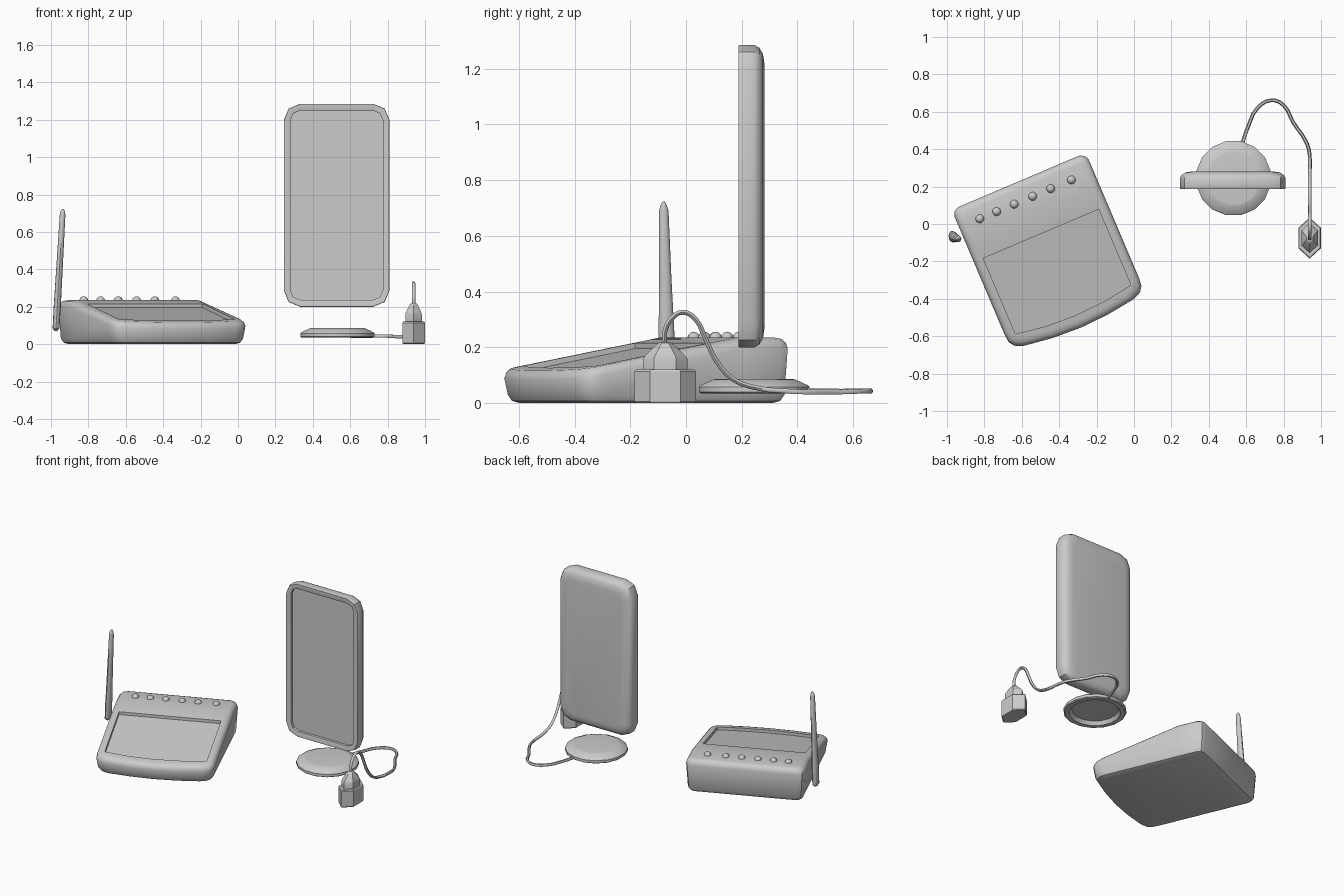
import bpy, bmesh, math
from mathutils import Matrix, Vector

if "Cube" in bpy.data.objects:
    bpy.data.objects.remove(bpy.data.objects["Cube"])

mat = bpy.data.materials.new("light_grey")
mat.diffuse_color = (0.6, 0.6, 0.6, 1)
mat.use_nodes = True
mat.node_tree.nodes["Principled BSDF"].inputs["Base Color"].default_value = mat.diffuse_color
# tablet-like device is turned 23 degrees
TURN = Matrix.Translation((-0.46, -0.14, 0)) @ Matrix.Rotation(math.radians(23), 4, 'Z')


def smooth(ob, angle=35):
    bpy.ops.object.select_all(action='DESELECT')
    ob.select_set(True)
    bpy.context.view_layer.objects.active = ob
    bpy.ops.object.shade_smooth_by_angle(angle=math.radians(angle))


def finish(name, bm, matrix=None, angle=35):
    if matrix:
        bm.transform(matrix)
    bmesh.ops.recalc_face_normals(bm, faces=bm.faces)
    me = bpy.data.meshes.new(name)
    bm.to_mesh(me)
    bm.free()
    ob = bpy.data.objects.new(name, me)
    bpy.context.collection.objects.link(ob)
    me.materials.append(mat)
    smooth(ob, angle)
    return ob


def loft(loops, cap=True):
    """Skin a list of equal loops; returns the bmesh and its vertex rings."""
    bm = bmesh.new()
    rings = [[bm.verts.new(p) for p in lp] for lp in loops]
    for a, b in zip(rings, rings[1:]):
        n = len(a)
        for i in range(n):
            bm.faces.new((a[i], a[(i + 1) % n], b[(i + 1) % n], b[i]))
    bm.faces.new(rings[0])
    if cap:
        bm.faces.new(rings[-1])
    return bm, rings


# --- device body: rounded outline, sloping front, flat rear strip
CREASE = 0.22
half = [(0, -.45), (.16, -.442), (.32, -.42), (.365, -.4), (.385, -.372), (.39, -.33),
        (.39, CREASE), (.39, .36), (.378, .388), (.35, .4)]
outline = half + [(-u, v) for u, v in reversed(half[1:])]


def top_z(v):
    return 0.235 - 0.17 * max(0, CREASE - v)


def body_loop(inset, z):
    return [(u * (1 - inset / .39), v * (1 - inset / .42), z(v)) for u, v in outline]


bm, rings = loft([
    body_loop(.045, lambda v: 0.0),
    body_loop(.022, lambda v: .008),
    body_loop(.010, lambda v: .03),
    body_loop(0, lambda v: top_z(v) - .038),
    body_loop(.006, lambda v: top_z(v) - .018),
    body_loop(.018, lambda v: top_z(v) - .005),
    body_loop(.040, top_z)], cap=False)
top = rings[-1]
bm.faces.new([w for w, p in zip(top, outline) if p[1] >= CREASE])
bm.faces.new([w for w, p in zip(top, outline) if p[1] <= CREASE])
body = finish("device_body", bm, TURN)

# --- screen recess cut parallel to the slope
screen = [(-.335, -.345), (-.17, -.37), (0, -.378), (.17, -.37), (.335, -.345), (.335, .095), (-.335, .095)]
floor = [(u, v, .235 - (.2 - v) * .188 - .02) for u, v in screen]
bm, _ = loft([floor, [(u, v, .4) for u, v in screen]])
cutter = finish("screen_cutter", bm, TURN)
cutter.hide_render = True
mod = body.modifiers.new("screen_recess", 'BOOLEAN')
mod.operation = 'DIFFERENCE'
mod.solver = 'EXACT'
mod.object = cutter
bpy.context.view_layer.objects.active = body
bpy.ops.object.modifier_move_to_index(modifier=mod.name, index=0)
bpy.ops.object.modifier_apply(modifier=mod.name)
bpy.data.objects.remove(cutter)
smooth(body)

# --- row of domed buttons
for i, u in enumerate((-.27, -.172, -.07, .037, .142, .262)):
    bm = bmesh.new()
    bmesh.ops.create_uvsphere(bm, u_segments=10, v_segments=6, radius=.024)
    finish(f"button_{i + 1}", bm, TURN @ Matrix.Translation((u, .297, .232)), 60)

# --- tapered leaning antenna: z, half thickness, half width
loops = []
for z, a, b in ((.07, .008, .014), (.085, .018, .03), (.2, .019, .03), (.45, .017, .022),
                (.69, .015, .017), (.71, .012, .011), (.723, .005, .004)):
    cx, cy = -.974 + (z - .07) * .058, -.066 - (z - .07) * .022
    loops.append([(cx + a * math.cos(t), cy + b * math.sin(t), z)
                  for t in (math.tau * k / 12 for k in range(12))])
finish("antenna", loft(loops)[0])


# --- upright display panel with shallow recess
def panel_loop(inset, y, r):
    x0, x1, z0, z1 = .245 + inset, .81 - inset, .2 + inset, 1.285 - inset
    pts = []
    for cx, cz, start in ((x1 - r, z1 - r, 0), (x0 + r, z1 - r, 90),
                          (x0 + r, z0 + r, 180), (x1 - r, z0 + r, 270)):
        for k in range(3):
            t = math.radians(start + 45 * k)
            pts.append((cx + r * math.cos(t), y, cz + r * math.sin(t)))
    return pts


finish("display_panel", loft([
    panel_loop(.036, .21, .052), panel_loop(.036, .191, .052), panel_loop(.03, .188, .056),
    panel_loop(.002, .188, .085), panel_loop(0, .192, .087), panel_loop(0, .245, .087),
    panel_loop(.01, .263, .08), panel_loop(.032, .276, .07),
    panel_loop(.065, .281, .06)])[0])

# --- round stand, hollow underneath: radius, height
rings = [(.15, .06), (.165, .035), (.195, .035), (.202, .04), (.202, .058), (.196, .064), (.15, .085), (.14, .086)]
finish("stand_disc", loft([[(.532 + r * math.cos(t), .245 + r * math.sin(t), z)
                            for t in (math.tau * (k + .5) / 16 for k in range(16))]
                           for r, z in rings])[0], angle=30)

# --- power plug: stretched hexagon sections: half x, half y, height
loops = []
for a, b, z in ((.056, .104, 0), (.06, .11, .006), (.06, .11, .114), (.056, .104, .12),
                (.044, .08, .12), (.044, .08, .16), (.04, .07, .172), (.025, .036, .205),
                (.018, .024, .216), (.01, .01, .22)):
    loops.append([(.939 + a * u, -.075 + b * v, z) for u, v in
                  ((0, 1), (-1, .5), (-1, -.5), (0, -1), (1, -.5), (1, .5))])
finish("power_plug", loft(loops)[0], angle=30)

# --- cable from stand to plug
path = [(.57, .40, .048), (.585, .45, .045), (.61, .52, .043), (.66, .62, .043), (.735, .662, .043),
        (.80, .635, .043), (.85, .545, .04), (.92, .44, .04), (.938, .38, .042), (.939, .25, .055),
        (.939, .17, .085), (.939, .11, .15), (.939, .07, .23), (.939, .035, .30), (.939, -.01, .326),
        (.939, -.05, .305), (.939, -.075, .26), (.939, -.077, .21)]
cu = bpy.data.curves.new("cable", 'CURVE')
cu.dimensions = '3D'
cu.bevel_depth = .01
cu.bevel_resolution = 1
cu.resolution_u = 3
cu.use_fill_caps = True
sp = cu.splines.new('BEZIER')
sp.bezier_points.add(len(path) - 1)
for bp, p in zip(sp.bezier_points, path):
    bp.co = p
    bp.handle_left_type = bp.handle_right_type = 'AUTO'
cu.materials.append(mat)
cable = bpy.data.objects.new("cable", cu)
bpy.context.collection.objects.link(cable)
bpy.ops.object.select_all(action='DESELECT')
cable.select_set(True)
bpy.context.view_layer.objects.active = cable
bpy.ops.object.convert(target='MESH')
smooth(bpy.context.view_layer.objects.active, 60)
